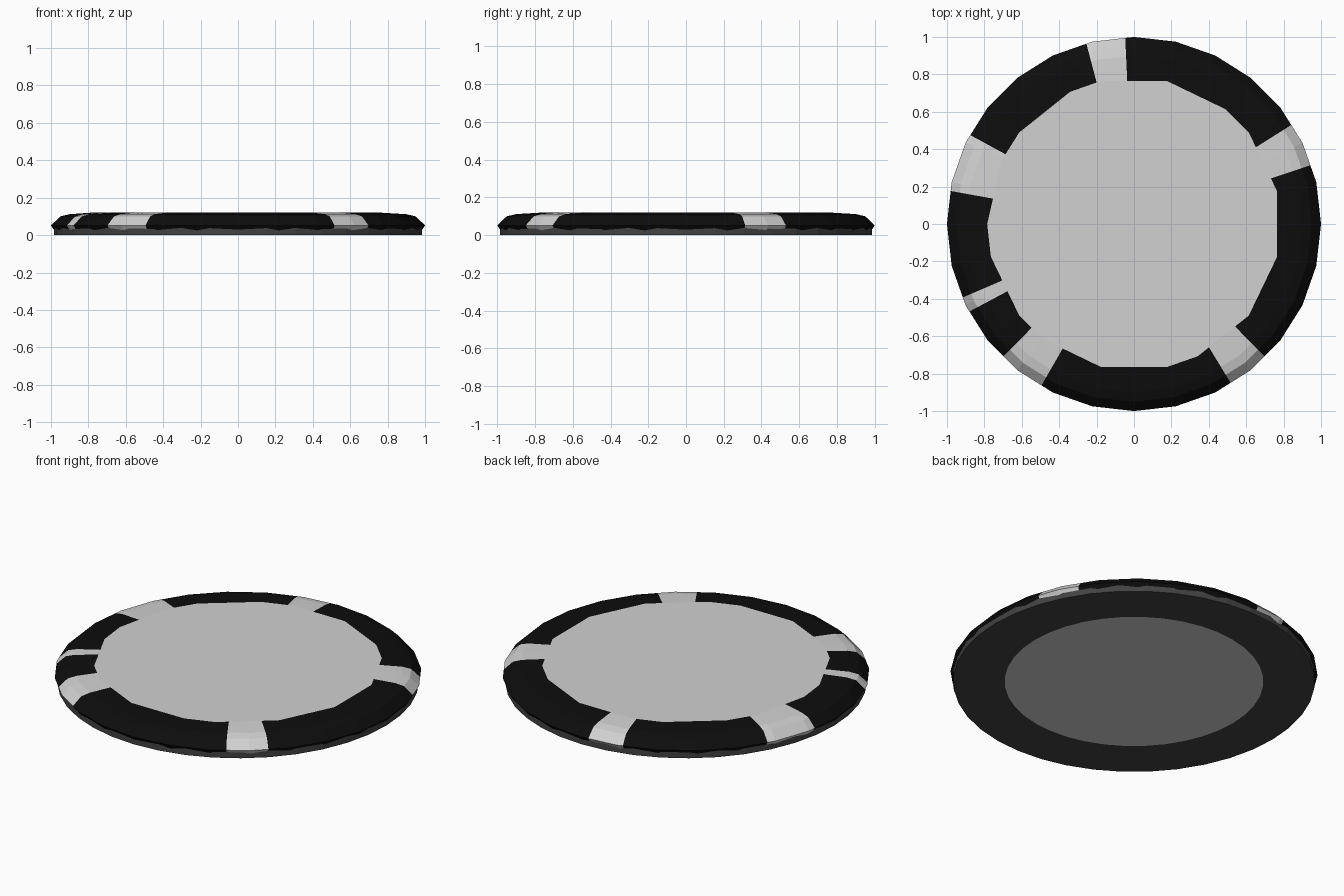
import bpy, bmesh, math

if "Cube" in bpy.data.objects:
    bpy.data.objects.remove(bpy.data.objects["Cube"])

def material(name, c):
    m = bpy.data.materials.new(name)
    m.diffuse_color = (c, c, c, 1)
    m.use_nodes = True
    m.node_tree.nodes["Principled BSDF"].inputs["Base Color"].default_value = m.diffuse_color
    return m

BLACK = material("black", 0.004)
LIGHT = material("light grey", 0.64)
DARK = material("dark grey", 0.055)

N = 28
STEP = 360 / N
# angle ranges of the light edge patches
PATCHES = [(18.4, 32.2), (92.7, 104.8), (151.5, 169.8),
           (203.2, 208.0), (225.4, 240.2), (301.3, 314.6)]
OUTER = [i * STEP for i in range(N)]
INNER = [k * STEP for k in (1, 3, 4, 6, 8, 9, 11, 12, 14, 15, 17, 18, 20, 22, 23, 25, 27)]
ANGLES = sorted(OUTER + [a for p in PATCHES for a in p])

def chord(corners, a):
    """Unit polygon radius at angle a, for corners on the unit circle."""
    ring = [corners[-1] - 360] + corners + [corners[0] + 360]
    for lo, hi in zip(ring, ring[1:]):
        if lo - 1e-6 <= a <= hi + 1e-6:
            half, mid = (hi - lo) / 2, (hi + lo) / 2
            return math.cos(math.radians(half)) / math.cos(math.radians(a - mid))
    return 1.0

def polar(r, a, z):
    a = math.radians(a)
    return (r * math.cos(a), r * math.sin(a), z)

def finish(bm, name, mats):
    me = bpy.data.meshes.new(name)
    bm.normal_update()
    bm.to_mesh(me)
    bm.free()
    for m in mats:
        me.materials.append(m)
    ob = bpy.data.objects.new(name, me)
    bpy.context.collection.objects.link(ob)
    return ob

# rim: bevelled profile swept round, light patches by angle
PROFILE = [(0.965, 0.0), (1.0, 0.052), (0.95, 0.1), (0.9, 0.112)]
R_IN, TOP = 0.785, 0.12
bm = bmesh.new()
cols = []
for a in ANGLES:
    col = [bm.verts.new(polar(r * chord(OUTER, a), a, z)) for r, z in PROFILE]
    col.append(bm.verts.new(polar(R_IN * chord(INNER, a), a, TOP)))
    cols.append(col)
for i, a in enumerate(ANGLES):
    j = (i + 1) % len(ANGLES)
    mid = (a + (ANGLES[j] if j else 360)) / 2
    light = any(lo < mid < hi for lo, hi in PATCHES)
    for k in range(len(PROFILE)):
        f = bm.faces.new((cols[i][k], cols[j][k], cols[j][k + 1], cols[i][k + 1]))
        f.material_index = 1 if light else 0
finish(bm, "edge_rim", [BLACK, LIGHT])

# top face panel
bm = bmesh.new()
bm.faces.new([bm.verts.new(polar(R_IN * chord(INNER, a), a, TOP)) for a in ANGLES])
finish(bm, "top_panel", [LIGHT])

# base: rounder disc poking through the rim, light circle inset underneath
bm = bmesh.new()
S = 40
rings = [[bm.verts.new(polar(r, i * 360 / S, z)) for i in range(S)]
         for r, z in ((0.705, 0), (0.985, 0), (0.985, 0.04))]
for lo, hi in zip(rings, rings[1:]):
    for i in range(S):
        j = (i + 1) % S
        bm.faces.new((lo[i], lo[j], hi[j], hi[i]))
bm.faces.new(rings[2])
bm.faces.new(rings[0]).material_index = 1
bmesh.ops.recalc_face_normals(bm, faces=bm.faces[:])
finish(bm, "base", [DARK, LIGHT])
